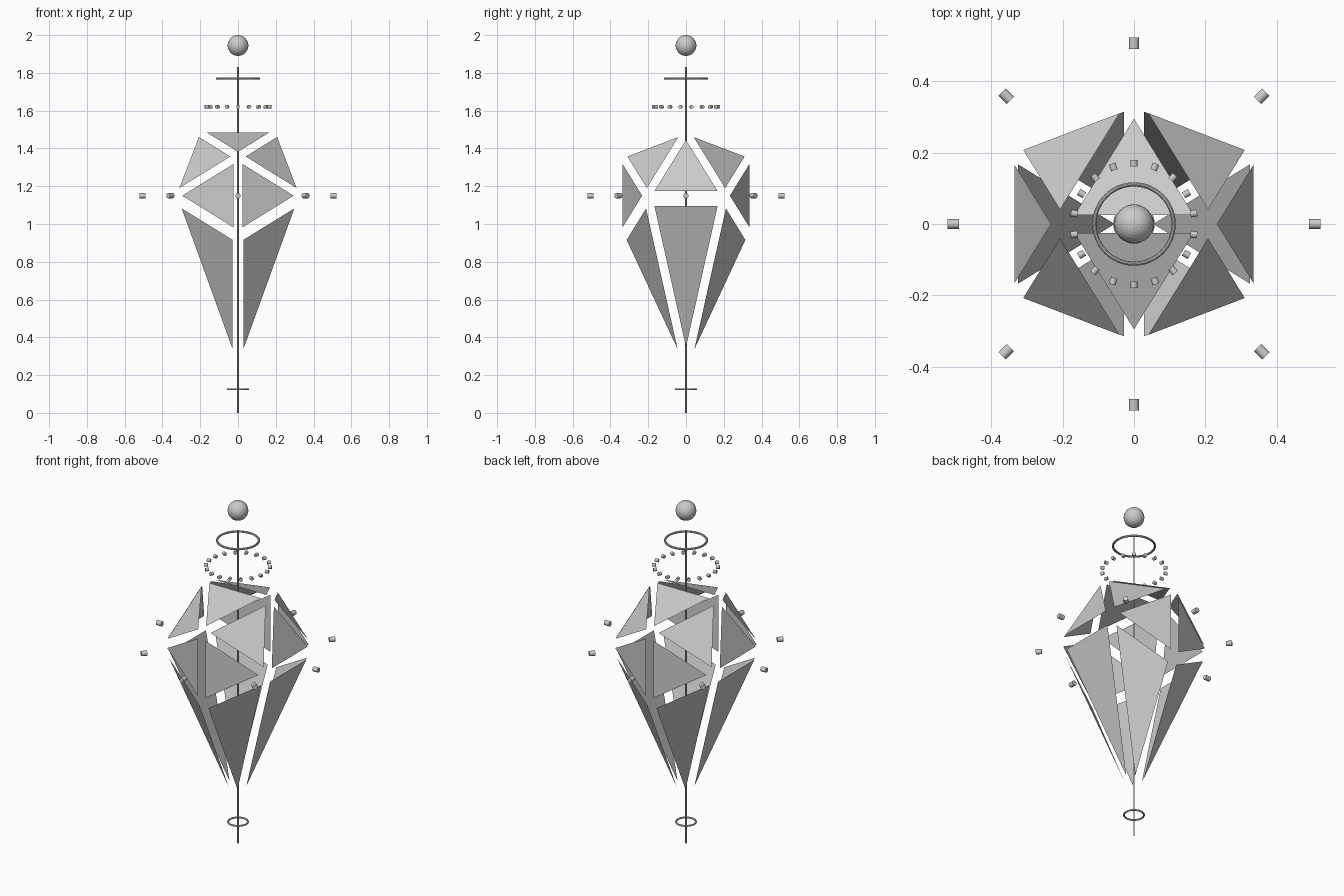
import bpy, bmesh
from math import pi, sin, cos
from mathutils import Vector

if "Cube" in bpy.data.objects:
    bpy.data.objects.remove(bpy.data.objects["Cube"])

MID = 1.15            # height of the gem's widest level
A, B = 0.20, 0.3235   # golden-ratio half sides of the icosahedron


def gem_shards():
    # icosahedron whose lower edge is pulled down to one long point
    pts = [Vector((0, 0, 0.257 - MID))]
    for s in (-1, 1):
        pts.append(Vector((s * A, 0, B)))
        for t in (-1, 1):
            pts += [Vector((0, s * B, t * A)), Vector((s * B, t * A, 0))]
    hull = bmesh.new()
    for p in pts:
        hull.verts.new(p)
    bmesh.ops.convex_hull(hull, input=hull.verts[:])
    # each face becomes a separate shrunken plate, pushed outward
    for i, f in enumerate(hull.faces):
        c = sum((v.co for v in f.verts), Vector()) / 3
        n = (f.verts[1].co - f.verts[0].co).cross(f.verts[2].co - f.verts[0].co).normalized()
        if n.dot(c - Vector((0, 0, -0.2))) < 0:
            n.negate()
        corners = [c + (v.co - c) * 0.835 + n * 0.02 + Vector((0, 0, MID)) for v in f.verts]
        if (corners[1] - corners[0]).cross(corners[2] - corners[0]).dot(n) < 0:
            corners.reverse()
        me = bpy.data.meshes.new("gem_shard")
        me.from_pydata([tuple(p) for p in corners], [], [(0, 1, 2)])
        ob = bpy.data.objects.new(f"gem_shard_{i + 1}", me)
        bpy.context.collection.objects.link(ob)
    hull.free()


def peg_circle(name, count, radius, z, r, length):
    # short radial pegs spaced evenly around the axis
    for i in range(count):
        a = pi / 2 + 2 * pi * i / count
        bpy.ops.mesh.primitive_cylinder_add(
            vertices=16, radius=r, depth=length,
            location=(radius * cos(a), radius * sin(a), z), rotation=(0, pi / 2, a))
        bpy.context.object.name = f"{name}_{i + 1}"
        bpy.ops.object.shade_smooth_by_angle()


def ring(name, radius, tube, z):
    bpy.ops.mesh.primitive_torus_add(major_radius=radius, minor_radius=tube,
                                     major_segments=48, minor_segments=10, location=(0, 0, z))
    bpy.context.object.name = name
    bpy.ops.object.shade_smooth_by_angle()


gem_shards()

# central rod
bpy.ops.mesh.primitive_cylinder_add(vertices=12, radius=0.004, depth=1.83, location=(0, 0, 0.915))
bpy.context.object.name = "central_rod"
bpy.ops.object.shade_smooth_by_angle()

# top ball
bpy.ops.mesh.primitive_uv_sphere_add(segments=32, ring_count=16, radius=0.055, location=(0, 0, 1.945))
bpy.context.object.name = "top_ball"

# rings and floating pegs
ring("top_ring", 0.111, 0.006, 1.77)
ring("bottom_ring", 0.053, 0.005, 0.125)
peg_circle("crown_bead", 18, 0.17, 1.62, 0.0095, 0.019)
peg_circle("orbit_peg", 8, 0.506, MID, 0.014, 0.032)
